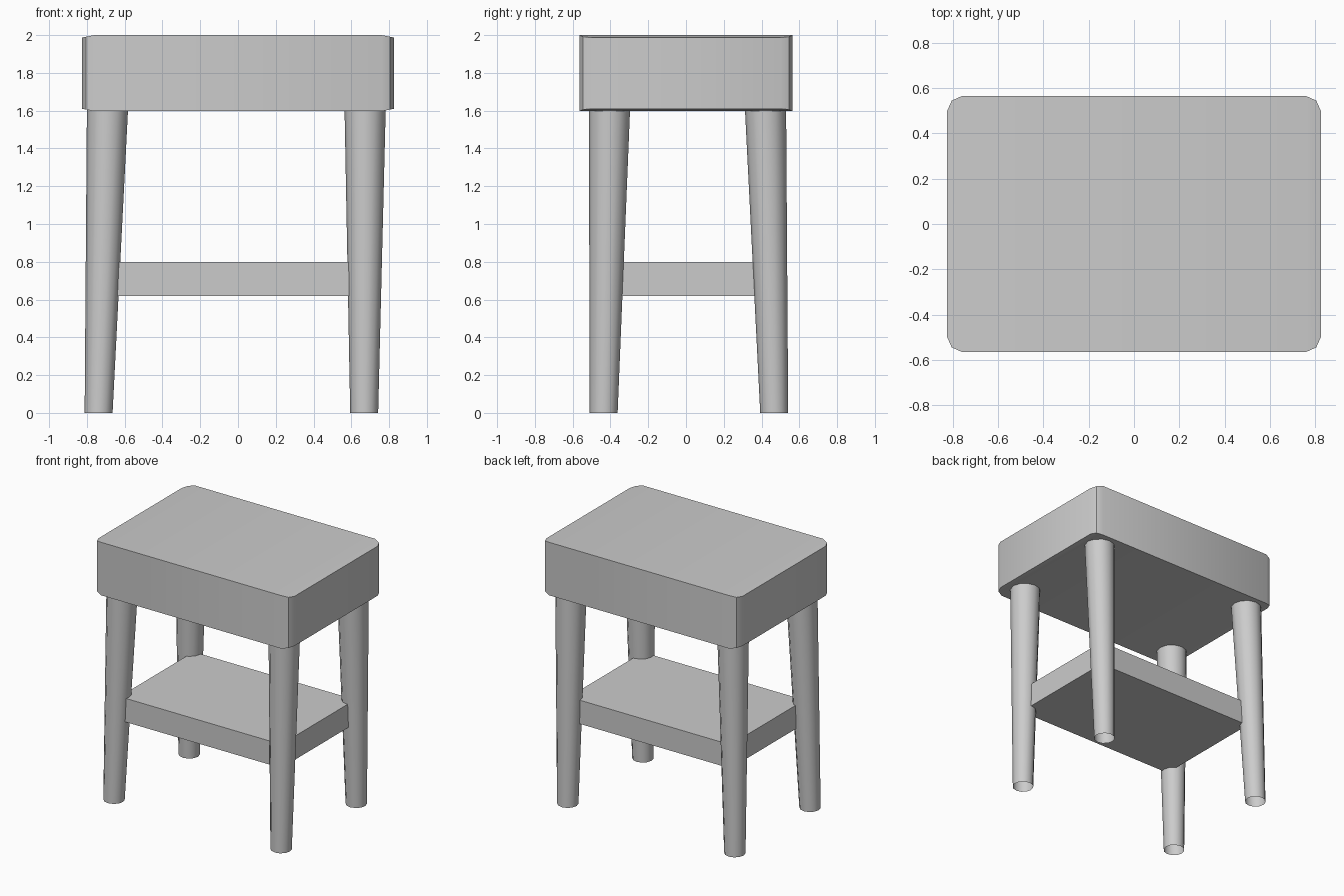
import bpy, bmesh, math
from mathutils import Vector

cube = bpy.data.objects.get("Cube")
if cube:
    bpy.data.objects.remove(cube, do_unlink=True)

grey = bpy.data.materials.new("plain_grey")
grey.use_nodes = True
colour = (0.6, 0.6, 0.6, 1)
grey.diffuse_color = colour
grey.node_tree.nodes["Principled BSDF"].inputs["Base Color"].default_value = colour


def finish(name, bm, smooth=True):
    """Turn a bmesh into a named, coloured object."""
    bmesh.ops.recalc_face_normals(bm, faces=bm.faces)
    mesh = bpy.data.meshes.new(name)
    bm.to_mesh(mesh)
    bm.free()
    mesh.materials.append(grey)
    obj = bpy.data.objects.new(name, mesh)
    bpy.context.collection.objects.link(obj)
    if smooth:
        bpy.ops.object.select_all(action='DESELECT')
        obj.select_set(True)
        bpy.context.view_layer.objects.active = obj
        bpy.ops.object.shade_smooth_by_angle(angle=math.radians(35))
    return obj


def tabletop():
    """Thick slab with rounded corners and ends that thin very slightly."""
    bm = bmesh.new()
    corner = [(0.76, 0.565), (0.805, 0.545), (0.825, 0.50)]
    end = corner + [(x, -y) for x, y in reversed(corner)]
    outline = end + [(-x, -y) for x, y in end]
    rings = []
    for z, slope in ((1.597, 0.2), (2.0, -0.2)):
        ring = [bm.verts.new((x, y, z + slope * (abs(x) - 0.76))) for x, y in outline]
        half = len(end)
        bm.faces.new(ring[:half])
        bm.faces.new(ring[half:])
        bm.faces.new((ring[0], ring[half - 1], ring[half], ring[-1]))
        rings.append(ring)
    low, high = rings
    for i in range(len(outline)):
        j = (i + 1) % len(outline)
        bm.faces.new((low[i], low[j], high[j], high[i]))
    finish("tabletop", bm)


def leg(name, foot, head, sides=12):
    """Tapered open tube leaning from foot to head."""
    bm = bmesh.new()
    rings = []
    for (x, y), z, r in ((foot, 0, 0.074), (head, 1.61, 0.109)):
        rings.append([bm.verts.new((x + r * math.cos(a), y + r * math.sin(a), z))
                      for a in (math.tau * k / sides for k in range(sides))])
    low, high = rings
    for i in range(sides):
        j = (i + 1) % sides
        bm.faces.new((low[i], low[j], high[j], high[i]))
    finish(name, bm)


def shelf():
    """Flat board held between the legs."""
    bm = bmesh.new()
    bmesh.ops.create_cube(bm, size=1)
    bmesh.ops.scale(bm, vec=Vector((1.36, 0.89, 0.18)), verts=bm.verts)
    bmesh.ops.translate(bm, vec=Vector((-0.005, 0, 0.71)), verts=bm.verts)
    finish("lower_shelf", bm, smooth=False)


tabletop()
shelf()

# Legs: foot and head positions along each axis
across = {"right": (-0.738, -0.691), "left": (0.668, 0.673)}
along = {"front": (-0.436, -0.405), "back": (0.467, 0.421)}
for side, (foot_x, head_x) in across.items():
    for place, (foot_y, head_y) in along.items():
        leg(f"{place}_{side}_leg", (foot_x, foot_y), (head_x, head_y))
